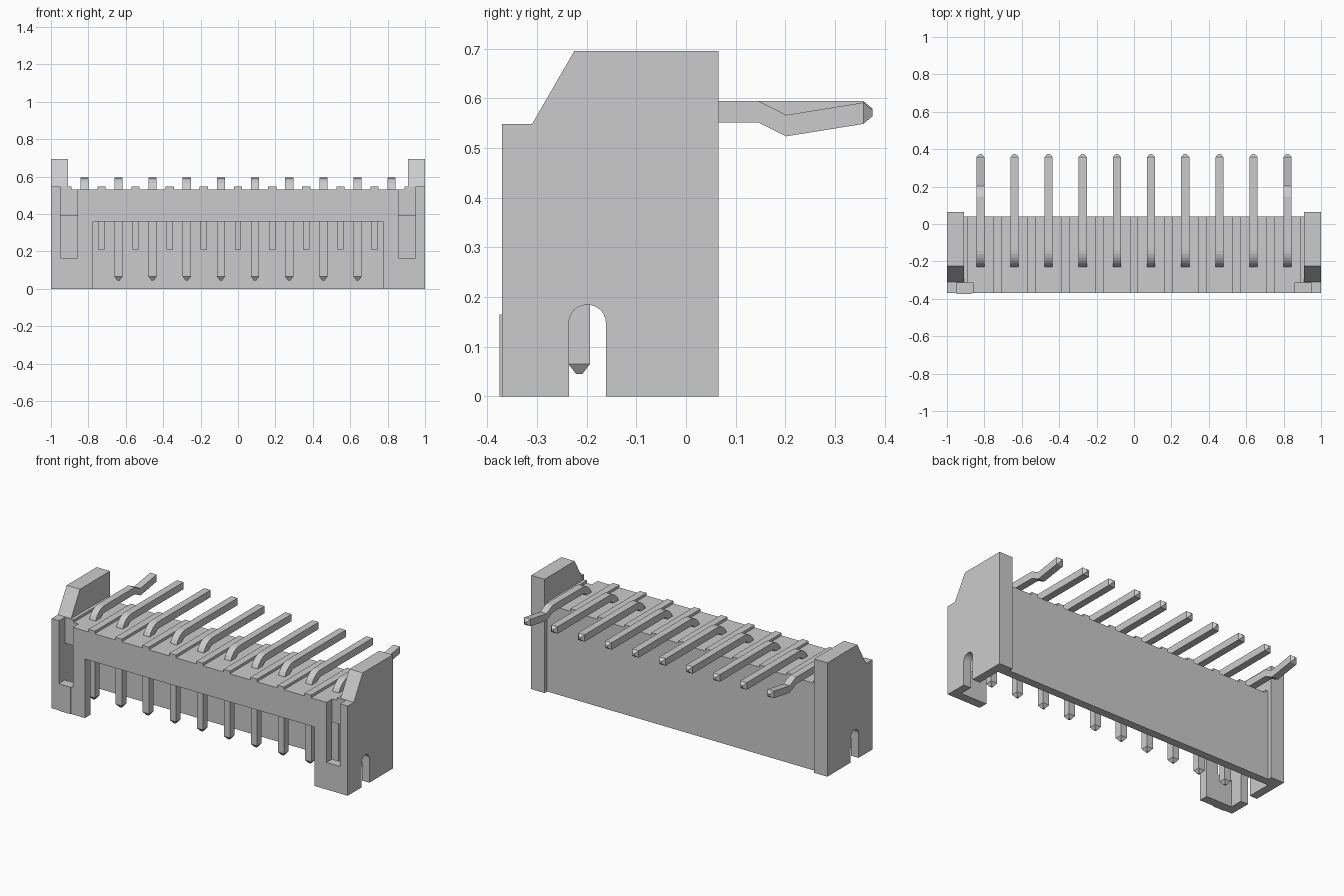
import bpy, bmesh, math
from mathutils import Vector

if "Cube" in bpy.data.objects:
    bpy.data.objects.remove(bpy.data.objects["Cube"])

PITCH = 0.1826
PINS = [(i - 4.5) * PITCH for i in range(10)]
GAPS = [(i - 4) * PITCH for i in range(9)]


def finish(name, bm):
    bmesh.ops.recalc_face_normals(bm, faces=bm.faces)
    me = bpy.data.meshes.new(name)
    bm.to_mesh(me)
    bm.free()
    ob = bpy.data.objects.new(name, me)
    bpy.context.collection.objects.link(ob)
    return ob


def prism(name, pts, vec):
    bm = bmesh.new()
    f = bm.faces.new([bm.verts.new(p) for p in pts])
    r = bmesh.ops.extrude_face_region(bm, geom=[f])
    vs = [v for v in r["geom"] if isinstance(v, bmesh.types.BMVert)]
    bmesh.ops.translate(bm, verts=vs, vec=vec)
    return finish(name, bm)


def box(name, x0, x1, y0, y1, z0, z1):
    return prism(name, [(x0, y0, z0), (x1, y0, z0), (x1, y1, z0), (x0, y1, z0)], (0, 0, z1 - z0))


def boolean(ob, other, op):
    m = ob.modifiers.new("b", "BOOLEAN")
    m.operation, m.solver, m.object = op, "EXACT", other
    other.hide_render = True
    bpy.context.view_layer.objects.active = ob
    bpy.ops.object.modifier_apply(modifier=m.name)
    bpy.data.objects.remove(other)


# housing core: comb-shaped top with ridges between the pins
top = [(-0.95, 0.548), (-0.89, 0.548), (-0.89, 0.532)]
for g in GAPS:
    top += [(g - 0.022, 0.532), (g - 0.022, 0.548), (g + 0.022, 0.548), (g + 0.022, 0.532)]
top += [(0.89, 0.532), (0.89, 0.548), (0.95, 0.548)]
outline = [(-0.95, 0)] + top + [(0.95, 0)]
housing = prism("housing", [(x, -0.37, z) for x, z in outline], (0, 0.41, 0))

# raised end cheeks
cheek = [(-0.37, 0), (0.065, 0), (0.065, 0.695), (-0.225, 0.695), (-0.31, 0.548), (-0.37, 0.548)]
for s in (-1, 1):
    c = prism("end_cheek", [(s * 0.91, y, z) for y, z in cheek], (s * 0.09, 0, 0))
    boolean(housing, c, "UNION")

# mating cavity, front opening and corner windows
boolean(housing, box("cavity_cut", -0.95, 0.95, -0.315, -0.01, -0.1, 0.39), "DIFFERENCE")
boolean(housing, box("opening_cut", -0.775, 0.775, -0.5, -0.2, -0.1, 0.36), "DIFFERENCE")
for s in (-1, 1):
    a, b = sorted((s * 0.857, s * 0.949))
    boolean(housing, box("window_cut", a, b, -0.5, -0.3149, 0.165, 0.7), "DIFFERENCE")

# round-topped side slots
arch = [(-0.236, -0.1), (-0.161, -0.1)]
arch += [(-0.1985 + 0.0375 * math.cos(math.pi * i / 12), 0.147 + 0.0375 * math.sin(math.pi * i / 12))
         for i in range(13)]
boolean(housing, prism("slot_cut", [(-1.2, y, z) for y, z in arch], (2.4, 0, 0)), "DIFFERENCE")

# inner ribs and the first-position mark
for g in GAPS:
    box("inner_rib", g - 0.017, g + 0.017, -0.045, -0.005, 0.21, 0.395)
box("position_mark", -0.949, -0.87, -0.375, -0.365, 0, 0.165)


# pins: square section swept along a bent path
def pin(x, tail):
    path = [(-0.215, 0.045, 0.3), (-0.215, 0.065, 1), (-0.215, 0.50, 1)]
    for i in range(1, 9):
        a = math.pi / 2 * i / 8
        path.append((-0.142 - 0.073 * math.cos(a), 0.50 + 0.073 * math.sin(a), 1))
    path += tail
    h, bm, rings = 0.0215, bmesh.new(), []
    for i, (y, z, k) in enumerate(path):
        p, q = path[max(i - 1, 0)], path[min(i + 1, len(path) - 1)]
        t = Vector((q[0] - p[0], q[1] - p[1])).normalized()
        if y > -0.1:
            t = Vector((1, 0))
        n = Vector((-t.y, t.x)) * h * k
        rings.append([bm.verts.new((x + sx * h * k, y + sn * n.x, z + sn * n.y))
                      for sx, sn in ((-1, -1), (1, -1), (1, 1), (-1, 1))])
    for r0, r1 in zip(rings, rings[1:]):
        for j in range(4):
            bm.faces.new((r0[j], r0[(j + 1) % 4], r1[(j + 1) % 4], r1[j]))
    bm.faces.new(rings[0])
    bm.faces.new(rings[-1])
    return finish("contact_pin", bm)


straight = [(0.357, 0.573, 1), (0.375, 0.573, 0.3)]
kinked = [(0.146, 0.573, 1), (0.202, 0.545, 1), (0.357, 0.57, 1), (0.375, 0.57, 0.3)]
for i, x in enumerate(PINS):
    pin(x, kinked if i in (0, 9) else straight)
